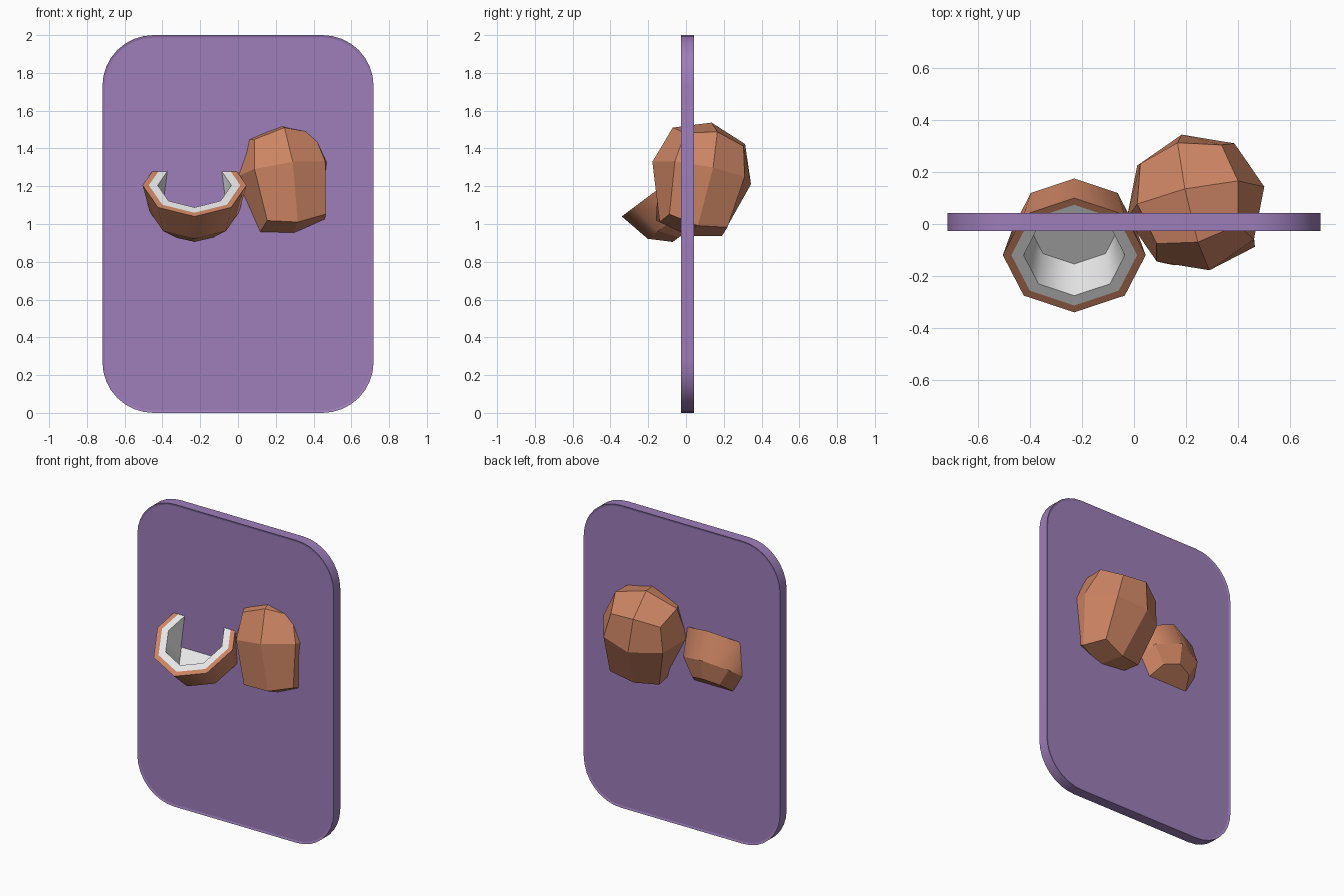
import bpy, bmesh, math
from mathutils import Vector, Matrix

if "Cube" in bpy.data.objects:
    bpy.data.objects.remove(bpy.data.objects["Cube"])


def material(name, rgb):
    m = bpy.data.materials.new(name)
    m.diffuse_color = (*rgb, 1)
    m.use_nodes = True
    m.node_tree.nodes["Principled BSDF"].inputs["Base Color"].default_value = m.diffuse_color
    return m


PURPLE = material("purple", (0.34, 0.21, 0.49))
BROWN = material("shell_brown", (0.60, 0.23, 0.125))
WHITE = material("flesh_white", (0.80, 0.80, 0.80))


def finish(bm, name, mats, matrix=Matrix()):
    bm.transform(matrix)
    me = bpy.data.meshes.new(name)
    bm.to_mesh(me)
    bm.free()
    for m in mats:
        me.materials.append(m)
    ob = bpy.data.objects.new(name, me)
    bpy.context.collection.objects.link(ob)
    return ob


def frame(origin, up, side):
    z = Vector(up).normalized()
    x = Vector(side)
    x = (x - z * x.dot(z)).normalized()
    m = Matrix((x, z.cross(x), z)).transposed().to_4x4()
    m.translation = origin
    return m


# Upright rounded panel with a thin rim on both faces
W, H, R, STEPS = 0.718, 2.0, 0.27, 8
Y_FRONT, Y_BACK = -0.026, 0.043
bm = bmesh.new()
outline = []
corners = [(W - R, H - R), (R - W, H - R), (R - W, R), (W - R, R)]
for q, (cx, cz) in enumerate(corners):
    for i in range(STEPS + 1):
        a = math.pi / 2 * (q + i / STEPS)
        outline.append((cx + R * math.cos(a), cz + R * math.sin(a)))
front = [bm.verts.new((x, Y_FRONT, z)) for x, z in outline]
back = [bm.verts.new((x, Y_BACK, z)) for x, z in outline]
caps = [bm.faces.new(front), bm.faces.new(back)]
n = len(outline)
for i in range(n):
    j = (i + 1) % n
    bm.faces.new((front[i], front[j], back[j], back[i])).smooth = True
bmesh.ops.recalc_face_normals(bm, faces=bm.faces)
for cap in caps:
    for e in cap.edges:
        e.smooth = False
    bmesh.ops.inset_region(bm, faces=[cap], thickness=0.013, depth=-0.004)
finish(bm, "panel", [PURPLE])

# Whole coconut: a gridded cube rounded to an egg with a longer lower half
bm = bmesh.new()
bmesh.ops.create_cube(bm, size=2)
bmesh.ops.subdivide_edges(bm, edges=bm.edges[:], cuts=1, use_grid_fill=True)
# (radius, height) for corner, edge middle and pole of each half
upper = {2: (0.228, 0.165), 1: (0.200, 0.203), 0: (0, 0.275)}
lower = {2: (0.227, -0.278), 1: (0.172, -0.306), 0: (0, -0.345)}
for v in bm.verts:
    kind = int(abs(v.co.x) > 0.5) + int(abs(v.co.y) > 0.5)
    if v.co.z > 0.5:
        r, h = upper[kind]
    elif v.co.z < -0.5:
        r, h = lower[kind]
    else:
        r, h = 0.273, 0
    flat = Vector((v.co.x, v.co.y, 0))
    v.co = flat.normalized() * r + Vector((0, 0, h)) if kind else Vector((0, 0, h))
bmesh.ops.recalc_face_normals(bm, faces=bm.faces)
finish(bm, "whole_coconut", [BROWN],
       frame((0.237, 0.083, 1.27), (-0.15, 0.19, 0.97), (0.98, 0.2, 0)))

# Half coconut: eight-sided bowl, outside up over the rim and down into the hollow
# Each ring: radius, height, then material and smoothness of the band after it
rings = [(0.140, -0.270, 0, False), (0.236, -0.177, 0, True), (0.275, 0, 0, False),
         (0.242, 0, 1, False), (0.195, 0, 1, True), (0.170, -0.170, 1, False)]
bm = bmesh.new()
loops = []
for r, h, _, _ in rings:
    loops.append([bm.verts.new((r * math.cos(math.pi / 4 * i), r * math.sin(math.pi / 4 * i), h))
                  for i in range(8)])
for k in range(len(rings) - 1):
    a, b = loops[k], loops[k + 1]
    for i in range(8):
        j = (i + 1) % 8
        f = bm.faces.new((a[i], a[j], b[j], b[i]))
        f.material_index = rings[k][2]
        f.smooth = rings[k][3]
bm.faces.new(loops[0]).material_index = 0
bm.faces.new(loops[-1]).material_index = 1
for loop in loops:
    for i in range(8):
        bm.edges.get((loop[i], loop[(i + 1) % 8])).smooth = False
bmesh.ops.recalc_face_normals(bm, faces=bm.faces)
finish(bm, "half_coconut", [BROWN, WHITE],
       frame((-0.23, -0.12, 1.205), (0, -0.6, 0.8), (1, 0, 0)))
